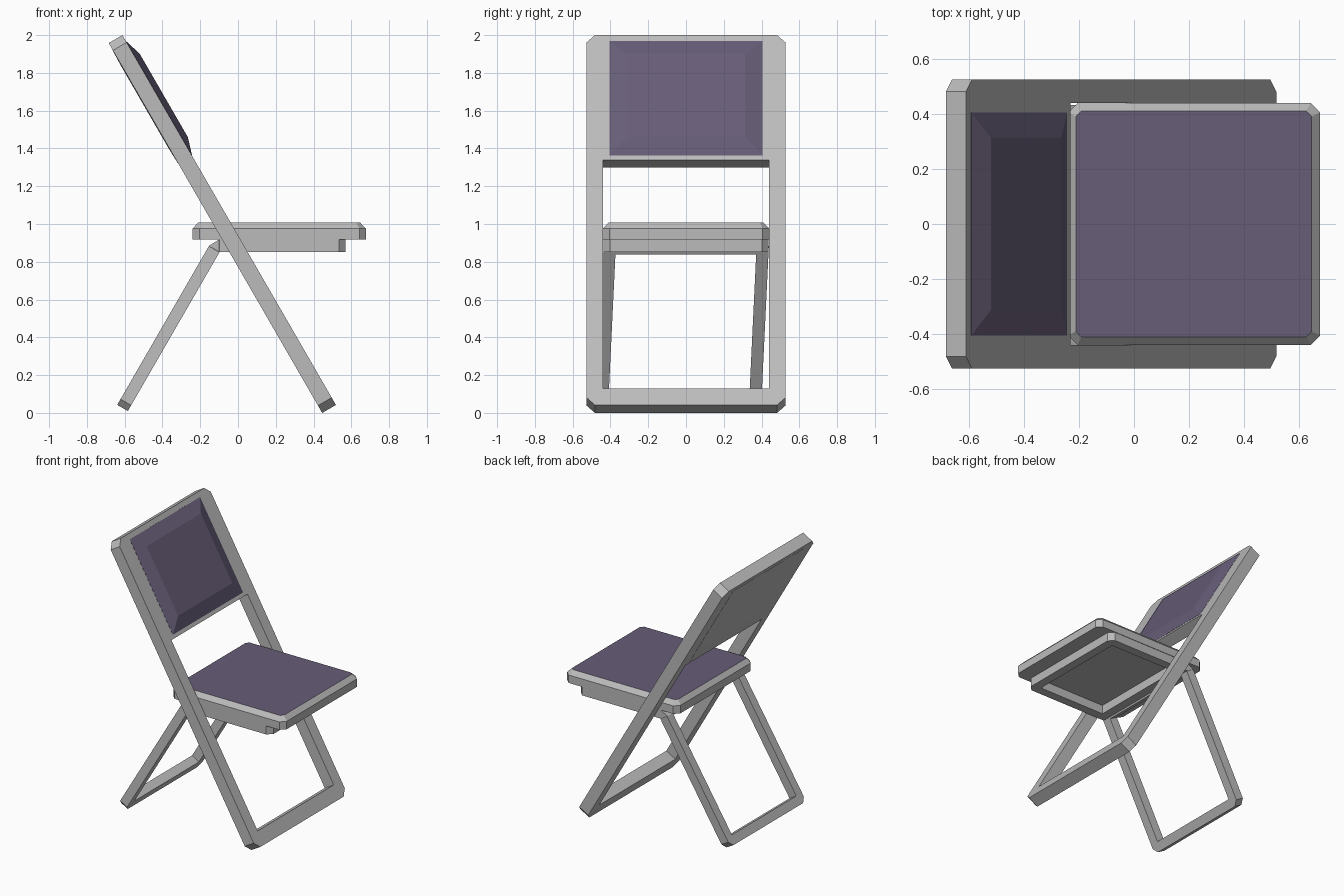
import bpy, bmesh, math

if "Cube" in bpy.data.objects:
    bpy.data.objects.remove(bpy.data.objects["Cube"])

S, C = 0.5, math.sqrt(3) / 2          # both leg frames lean 30 degrees


def material(name, rgb):
    m = bpy.data.materials.new(name)
    m.diffuse_color = (*rgb, 1)
    m.use_nodes = True
    m.node_tree.nodes["Principled BSDF"].inputs["Base Color"].default_value = m.diffuse_color
    return m


GREY = material("grey metal", (0.50, 0.50, 0.50))
PURPLE = material("purple fabric", (0.135, 0.11, 0.185))


# Placement: (length, y, height) in a part's own plane -> world
def back_plane(t, y, n):
    return (C * n - S * t, y, S * n + C * t)


def leg_plane(u, y, m):
    z = C * u - S * m
    return (S * u + C * m, y + 0.048 * (z - 0.86), z)   # legs skew slightly sideways


def flat(x, y, z):
    return (x, y, z)


def rect(a0, a1, b):
    return [(a0, -b), (a1, -b), (a1, b), (a0, b)]


def chamfered(a0, a1, b, c0, c1):
    """Eight points, two per corner; c0 / c1 are the cuts at the a0 / a1 ends."""
    return [(a0, -b + c0), (a0 + c0, -b), (a1 - c1, -b), (a1, -b + c1),
            (a1, b - c1), (a1 - c1, b), (a0 + c0, b), (a0, b - c0)]


def finish(name, bm, mats):
    bmesh.ops.recalc_face_normals(bm, faces=bm.faces)
    mesh = bpy.data.meshes.new(name)
    bm.to_mesh(mesh)
    bm.free()
    for m in mats:
        mesh.materials.append(m)
    ob = bpy.data.objects.new(name, mesh)
    bpy.context.collection.objects.link(ob)
    return ob


def ring(name, outer, inner, h0, h1, place):
    """Flat frame with chamfered outer corners and a rectangular opening."""
    bm = bmesh.new()
    o, i = [[[bm.verts.new(place(a, b, h)) for a, b in pts] for h in (h0, h1)]
            for pts in (outer, inner)]
    for k in range(2):
        for j in range(4):
            bm.faces.new((o[k][2 * j], o[k][2 * j + 1], i[k][j]))
            bm.faces.new((o[k][2 * j + 1], o[k][(2 * j + 2) % 8], i[k][(j + 1) % 4], i[k][j]))
    for lo, hi in (o, i):
        n = len(lo)
        for j in range(n):
            bm.faces.new((lo[j], lo[(j + 1) % n], hi[(j + 1) % n], hi[j]))
    return finish(name, bm, [GREY])


def loft(name, layers, place, mats, top_mat=0):
    """Solid through stacked outlines given as (height, points)."""
    bm = bmesh.new()
    loops = [[bm.verts.new(place(a, b, h)) for a, b in pts] for h, pts in layers]
    n = len(loops[0])
    for lo, hi in zip(loops, loops[1:]):
        for j in range(n):
            bm.faces.new((lo[j], lo[(j + 1) % n], hi[(j + 1) % n], hi[j]))
    bm.faces.new(loops[0])
    bm.faces.new(loops[-1]).material_index = top_mat
    return finish(name, bm, mats)


# Long front leg and backrest frame; its upper part is a solid panel
ring("back_frame", chamfered(-0.223, 2.038, 0.527, 0.045, 0.045),
     rect(-0.121, 1.276, 0.44), 0.386, 0.47, back_plane)

# Padded backrest, and the thin plate behind it
pad, pad_top = rect(1.302, 2.0, 0.406), rect(1.397, 1.907, 0.313)
loft("backrest_cushion", [(0.46, pad), (0.471, pad), (0.50, pad_top)], back_plane, [PURPLE])
loft("backrest_rear_plate", [(0.40, pad), (0.385, pad), (0.382, pad_top)], back_plane, [GREY])

# Seat: grey rim with a purple top
edge = chamfered(-0.24, 0.678, 0.441, 0.035, 0.035)
loft("seat", [(0.917, edge), (0.975, edge),
              (1.007, chamfered(-0.212, 0.647, 0.411, 0.02, 0.02))],
     flat, [GREY, PURPLE], 1)

# Frame under the seat
ring("under_seat_frame", chamfered(-0.10, 0.57, 0.4375, 0.001, 0.035),
     rect(-0.035, 0.505, 0.3725), 0.853, 0.918, flat)

# Rear leg frame
ring("rear_leg", chamfered(-0.283, 0.688, 0.4375, 0.035, 0.001),
     rect(-0.218, 0.675, 0.3725), -0.575, -0.51, leg_plane)

# Wedge that closes the bend between the rear leg and the seat frame
bend = [(-0.155, 0.884), (-0.10, 0.853), (-0.10, 0.918)]
loft("leg_bend", [(-0.437, bend), (0.437, bend)], lambda x, z, y: (x, y, z), [GREY])
